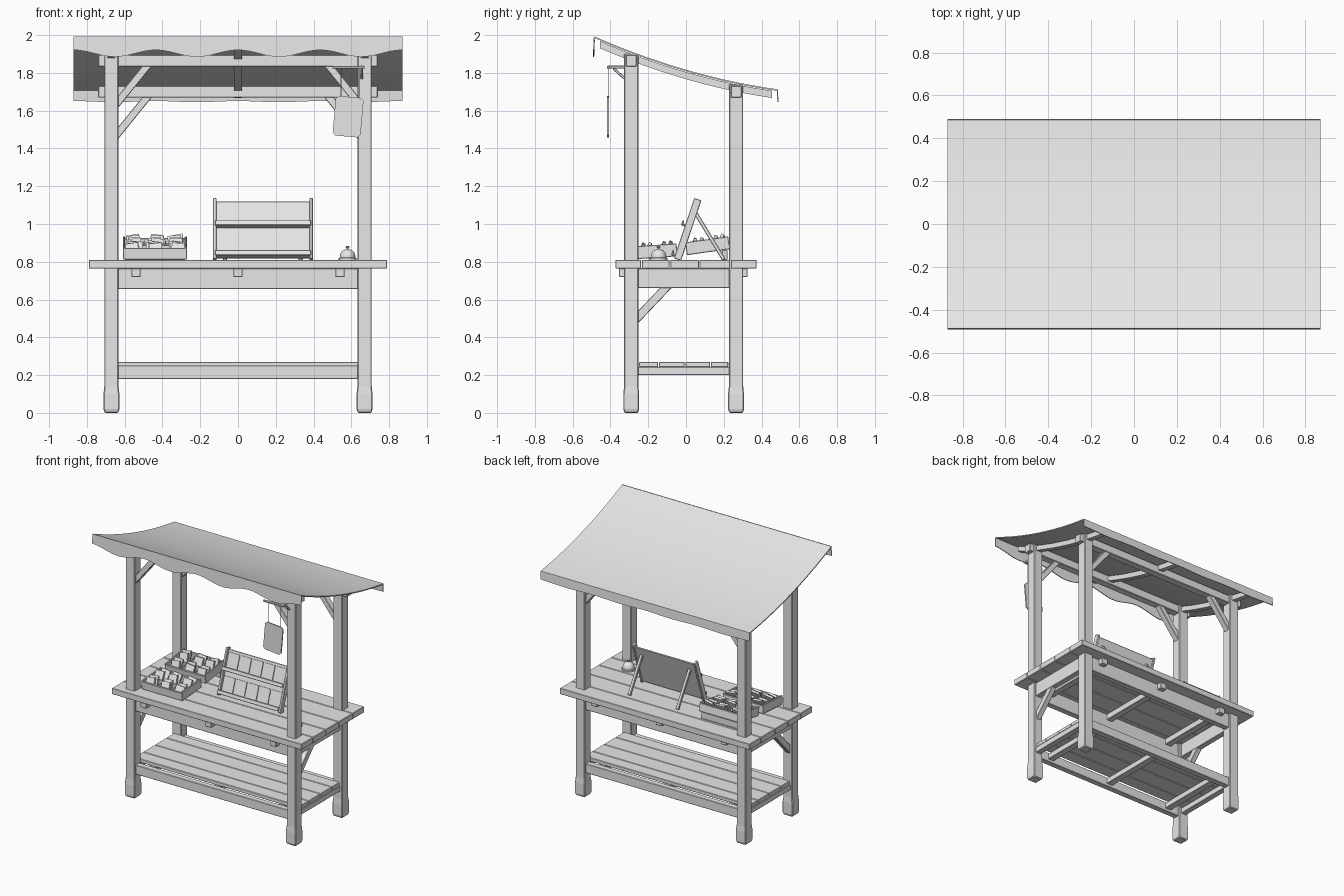
import bpy, bmesh, math, random
from mathutils import Matrix, Vector

if "Cube" in bpy.data.objects:
    bpy.data.objects.remove(bpy.data.objects["Cube"])

random.seed(4)
grey = bpy.data.materials.new("plain_grey")
grey.diffuse_color = (0.8, 0.8, 0.8, 1)
grey.use_nodes = True
grey.node_tree.nodes["Principled BSDF"].inputs["Base Color"].default_value = grey.diffuse_color


def finish(name, bm, bevel=0.0, smooth=False):
    bmesh.ops.recalc_face_normals(bm, faces=bm.faces[:])
    me = bpy.data.meshes.new(name)
    bm.to_mesh(me)
    bm.free()
    me.materials.append(grey)
    ob = bpy.data.objects.new(name, me)
    bpy.context.collection.objects.link(ob)
    if bevel:
        m = ob.modifiers.new("edge", 'BEVEL')
        m.width, m.segments = bevel, 1
    if smooth:
        bpy.ops.object.select_all(action='DESELECT')
        ob.select_set(True)
        bpy.context.view_layer.objects.active = ob
        bpy.ops.object.shade_smooth_by_angle(angle=math.radians(40))
    return ob


def box(name, x, y, z, mat=Matrix(), bevel=0.003):
    """Box from (min, max) ranges, placed by a matrix."""
    bm = bmesh.new()
    c = [sum(r) / 2 for r in (x, y, z)]
    s = [r[1] - r[0] for r in (x, y, z)]
    bmesh.ops.create_cube(bm, size=1, matrix=mat @ Matrix.Translation(c) @ Matrix.Diagonal((*s, 1)))
    return finish(name, bm, bevel)


def beam(name, p, q, w, h):
    """Square bar between two points."""
    p, q = Vector(p), Vector(q)
    d = q - p
    m = Matrix.Translation(p) @ d.to_track_quat('Z', 'Y').to_matrix().to_4x4()
    return box(name, (-w / 2, w / 2), (-h / 2, h / 2), (0, d.length), m)


def loft(name, rings, smooth=False, bevel=0.0):
    """Closed skin through rings of points."""
    bm = bmesh.new()
    vs = [[bm.verts.new(p) for p in r] for r in rings]
    n = len(vs[0])
    for a, b in zip(vs, vs[1:]):
        for i in range(n):
            j = (i + 1) % n
            bm.faces.new((a[i], a[j], b[j], b[i]))
    bm.faces.new(vs[0])
    bm.faces.new(vs[-1])
    return finish(name, bm, bevel, smooth)


FY, BY, PX = -0.29, 0.265, 0.67


def roof_z(y):
    t = (y + 0.485) / 0.97
    return 1.993 - 0.425 * t + 0.145 * t * t


# Posts with worn, thicker feet
for sx in (-1, 1):
    for y, top in ((FY, 1.9), (BY, 1.74)):
        prof = [(0, .036), (.02, .042), (.1, .042), (.14, .038), (top, .038)]
        loft("post", [[(sx * PX + a * h, y + b * h, z) for a, b in ((-1, -1), (1, -1), (1, 1), (-1, 1))]
                      for z, h in prof], bevel=0.005)

# Counter planks
ys = [-.375, -.235, -.085, .07, .235, .375]
for a, b in zip(ys, ys[1:]):
    box("counter_plank", (-.79, .79), (a + .002, b - .002), (.765, .81))

# Aprons, joists and lower stretchers
for y in (FY, BY):
    box("long_apron", (-.65, .65), (y - .022, y + .022), (.655, .765))
    box("long_stretcher", (-.65, .65), (y - .022, y + .022), (.18, .25))
for sx in (-1, 1):
    x = sx * PX
    box("side_apron", (x - .022, x + .022), (FY, BY), (.66, .765))
    box("side_stretcher", (x - .022, x + .022), (FY, BY), (.2, .242))
    beam("counter_brace", (x, -.27, .49), (x, -.08, .69), .04, .045)
for x in (-.54, 0, .54):
    box("counter_joist", (x - .025, x + .025), (-.355, .325), (.72, .766))
    box("shelf_joist", (x - .025, x + .025), (FY, BY), (.2, .242))

# Lower shelf planks
ys = [-.25, -.145, -.005, .13, .226]
for a, b in zip(ys, ys[1:]):
    box("shelf_plank", (-.69, .69), (a + .002, b - .002), (.242, .27))

# Roof purlins and corner braces
for y, z in ((FY, 1.865), (BY, 1.7)):
    box("purlin", (-.74, .74), (y - .028, y + .028), (z - .031, z + .03))
    for sx in (-1, 1):
        beam("roof_brace", (sx * .66, y, z - .25), (sx * .47, y, z - .015), .045, .04)

# Curved rafters following the cloth
for x in (-PX, 0, PX):
    rings = []
    for i in range(13):
        y = -.455 + .91 * i / 12
        z = roof_z(y) - .012
        rings.append([(x - .02, y, z - .038), (x + .02, y, z - .038), (x + .02, y, z), (x - .02, y, z)])
    loft("rafter", rings)

# Cloth roof
rings = []
for i in range(17):
    y = -.485 + .97 * i / 16
    z = roof_z(y)
    rings.append([(-.87, y, z - .008), (.87, y, z - .008), (.87, y, z), (-.87, y, z)])
loft("cloth_roof", rings, smooth=True)


# Hanging cloth edges, scalloped in front
def valance(name, y, out, top, low, wave):
    rings = []
    for i in range(65):
        x = -.87 + 1.74 * i / 64
        b = low + wave * math.cos(2 * math.pi * x / .435)
        rings.append([(x, y, top), (x, y + .006, top), (x, y + .006 + out, b), (x, y + out, b)])
    loft(name, rings, smooth=True)


valance("front_valance", -.488, -.004, 1.993, 1.903, .018)
valance("back_valance", .48, .004, roof_z(.485), 1.648, .003)

# Sign on a bracket
box("sign_arm", (.645, .665), (-.415, -.32), (1.822, 1.838))
box("sign_bar", (.5, .67), (-.419, -.405), (1.823, 1.837))
beam("sign_arm_brace", (.655, -.325, 1.77), (.655, -.385, 1.825), .014, .014)
tilt = Matrix.Translation((.583, -.412, 1.568)) @ Matrix.Rotation(math.radians(5), 4, 'Y')
bm = bmesh.new()
c, w, h = .015, .074, .105
outline = [(-w, -h + c), (-w + c, -h), (w - c, -h), (w, -h + c), (w, h - c), (w - c, h), (-w + c, h), (-w, h - c)]
f = bm.faces.new([bm.verts.new(tilt @ Vector((x, -.005, z))) for x, z in outline])
r = bmesh.ops.extrude_face_region(bm, geom=[f])
bmesh.ops.translate(bm, verts=[v for v in r["geom"] if isinstance(v, bmesh.types.BMVert)], vec=(0, .01, 0))
finish("sign_board", bm)
for x, z in ((.545, 1.665), (.64, 1.655)):
    beam("sign_cord", (x, -.412, z), (x, -.412, 1.83), .004, .004)

# Leaning display rack with cards
rack = Matrix.Translation((.132, -.045, .812)) @ Matrix.Rotation(-.325, 4, 'X')
for sx in (-1, 1):
    box("rack_side", (sx * .255 - .009, sx * .255 + .009), (-.02, .02), (0, .337), rack)
    x = .132 + sx * .2
    beam("rack_leg", (x, .05, 1.06), (x, .2, .812), .022, .02)
box("rack_panel", (-.25, .25), (.002, .014), (.01, .325), rack)
for z in (.012, .178):
    box("rack_ledge", (-.25, .25), (-.035, .005), (z, z + .012), rack)
    box("rack_lip", (-.255, .255), (-.041, -.031), (z, z + .028), rack)
    for i in range(5):
        x = -.196 + .098 * i
        box("display_card", (x - .044, x + .044), (-.005, .003), (z + .013, z + .128), rack, 0)

# Tilted crates with dividers and small packs
for y0, z0, ang in ((-.275, .813, 4), (.005, .835, 8)):
    m = Matrix.Translation((-.44, y0, z0)) @ Matrix.Rotation(math.radians(ang), 4, 'X')
    box("crate_floor", (-.17, .17), (0, .23), (0, .008), m)
    for y in (0, .218):
        box("crate_wall", (-.17, .17), (y, y + .012), (0, .06), m)
    for x in (-.17, .158):
        box("crate_end", (x, x + .012), (0, .23), (0, .068), m)
    for x in (-.06, .054):
        box("crate_divider", (x, x + .006), (.01, .22), (0, .045), m)
    box("crate_divider", (-.16, .16), (.112, .118), (0, .045), m)
    for i in range(3):
        for j in range(2):
            p = m @ Matrix.Translation((-.112 + .112 * i, .055 + .11 * j, .03))
            for k in range(2):
                q = p @ Matrix.Translation((random.uniform(-.012, .012), -.02 + .035 * k, .01))
                q = q @ Matrix.Rotation(random.uniform(-.2, .2), 4, 'Y') @ Matrix.Rotation(-.55, 4, 'X')
                box("small_pack", (-.034, .034), (-.008, .008), (-.03, .045), q, 0)
# Rear support lifting the back crate
box("crate_riser", (-.6, -.28), (.19, .22), (.81, .862))

# Counter bell
prof = [(.047, .81), (.047, .82), (.041, .822), (.041, .832), (.037, .846), (.028, .858), (.012, .866),
        (.005, .867), (.005, .873), (.01, .875), (.01, .881), (.005, .884)]
loft("counter_bell", [[(.58 + r * math.cos(a * math.pi / 10), -.145 + r * math.sin(a * math.pi / 10), z)
                       for a in range(20)] for r, z in prof], smooth=True)
